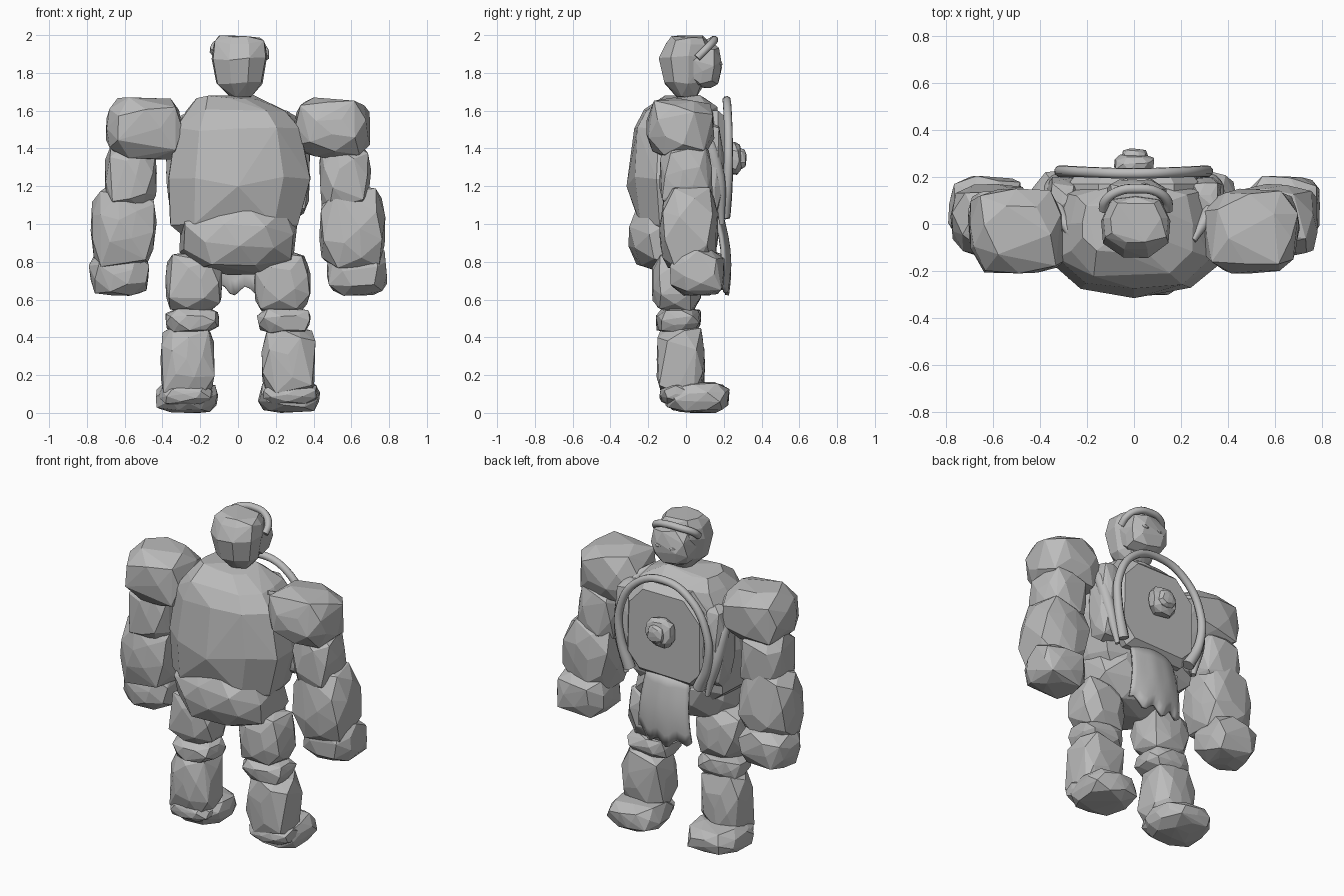
import bpy, bmesh, math, random
from mathutils import Matrix

cube = bpy.data.objects.get("Cube")
if cube:
    bpy.data.objects.remove(cube, do_unlink=True)

stone = bpy.data.materials.new("stone grey")
stone.use_nodes = True
GREY = (0.5, 0.5, 0.5, 1)
stone.diffuse_color = GREY
stone.node_tree.nodes["Principled BSDF"].inputs["Base Color"].default_value = GREY


def finish(name, bm, smooth=False):
    bmesh.ops.recalc_face_normals(bm, faces=bm.faces)
    mesh = bpy.data.meshes.new(name)
    bm.to_mesh(mesh)
    bm.free()
    for p in mesh.polygons:
        p.use_smooth = smooth
    mesh.materials.append(stone)
    ob = bpy.data.objects.new(name, mesh)
    bpy.context.collection.objects.link(ob)
    return ob


def hull(name, points):
    bm = bmesh.new()
    for p in points:
        bm.verts.new(p)
    res = bmesh.ops.convex_hull(bm, input=bm.verts)
    loose = {g for g in res["geom_interior"] if isinstance(g, bmesh.types.BMVert)}
    bmesh.ops.delete(bm, geom=list(loose), context="VERTS")
    bmesh.ops.dissolve_limit(bm, angle_limit=math.radians(4), verts=bm.verts, edges=bm.edges)
    return finish(name, bm)


def ring_hull(name, rings, sides, power, seed, extra=()):
    """Jittered rounded-square rings (z, x0, x1, y0, y1) wrapped in a hull."""
    rng = random.Random(seed)
    points = list(extra)
    for z, x0, x1, y0, y1 in rings:
        for k in range(sides):
            a = math.tau * (k + 0.25) / sides
            c, s = math.cos(a), math.sin(a)
            n = (abs(c) ** power + abs(s) ** power) ** (1 / power)
            points.append(((x0 + x1) / 2 + c / n * (x1 - x0) / 2,
                           (y0 + y1) / 2 + s / n * (y1 - y0) / 2 * rng.uniform(0.95, 1.02),
                           z + rng.uniform(-0.015, 0.012)))
    return hull(name, points)


def rock(name, xs, ys, zs, seed=1, power=4.0, rough=0.06):
    """Faceted boulder filling the given bounds."""
    rng = random.Random(seed)
    bm = bmesh.new()
    bmesh.ops.create_icosphere(bm, subdivisions=2, radius=1)
    turn = Matrix.Rotation(rng.uniform(0, 6), 3, "Z") @ Matrix.Rotation(rng.uniform(0, 6), 3, "X")
    pts = []
    for v in bm.verts:
        d = turn @ v.co
        size = sum(abs(c) ** power for c in d) ** (1 / power)
        pts.append(d / size * rng.uniform(1 - rough, 1 + rough))
    bm.free()
    bounds = (xs, ys, zs)
    for a in range(3):
        lo, hi = min(p[a] for p in pts), max(p[a] for p in pts)
        for p in pts:
            p[a] = bounds[a][0] + (p[a] - lo) / (hi - lo) * (bounds[a][1] - bounds[a][0])
    return hull(name, pts)


def tube(name, points, radius, swell):
    """Round cord through the points; swell(t) scales its thickness along the way."""
    cu = bpy.data.curves.new(name, "CURVE")
    cu.dimensions = "3D"
    cu.bevel_depth = radius
    cu.bevel_resolution = 2
    cu.resolution_u = 6
    cu.use_fill_caps = True
    sp = cu.splines.new("BEZIER")
    sp.bezier_points.add(len(points) - 1)
    for i, (b, p) in enumerate(zip(sp.bezier_points, points)):
        b.co = p
        b.handle_left_type = b.handle_right_type = "AUTO"
        b.radius = swell(i / (len(points) - 1))
    cu.materials.append(stone)
    ob = bpy.data.objects.new(name, cu)
    bpy.context.collection.objects.link(ob)


# Torso and pelvis
ring_hull("torso", [(0.93, -0.27, 0.26, -0.2, 0.12), (1.0, -0.36, 0.32, -0.25, 0.15),
                    (1.25, -0.37, 0.385, -0.285, 0.19), (1.5, -0.33, 0.33, -0.27, 0.19),
                    (1.61, -0.27, 0.25, -0.225, 0.17), (1.67, -0.22, 0.1, -0.12, 0.1)],
          11, 4.2, 4, [(0, -0.315, 1.2)])
rock("pelvis", (-0.31, 0.315), (-0.305, 0.16), (0.73, 1.12), 5, 3.2)

# Chest plate: bevelled polygon slab
outline = [(-0.28, 1.1), (-0.2, 1.02), (0.2, 1.03), (0.29, 1.13),
           (0.28, 1.48), (0.17, 1.6), (-0.15, 1.6), (-0.28, 1.46)]
plate = []
for x, z in outline:
    plate += [(x, 0.08, z), (x, 0.17, z), (x * 0.87, 0.215, 1.3 + (z - 1.3) * 0.87)]
hull("chest_plate", plate)
rock("chest_medallion", (-0.085, 0.085), (0.2, 0.3), (1.26, 1.435), 8, 3.2)
rock("medallion_knob", (-0.055, 0.06), (0.25, 0.32), (1.29, 1.4), 9, 3.2)

# Cord round the chest, thicker at its ends
tube("chest_cord", [(-0.23, 0.2, 1.04), (-0.3, 0.22, 1.2), (-0.3, 0.225, 1.4), (-0.18, 0.22, 1.59),
                    (0, 0.215, 1.655), (0.18, 0.22, 1.6), (0.3, 0.225, 1.41), (0.3, 0.22, 1.22),
                    (0.25, 0.2, 1.04)], 0.023, lambda t: 1 + 0.6 * abs(2 * t - 1) ** 4)

# Straps tapering from the shoulders to the waist
for side, label in ((1, "left"), (-1, "right")):
    tube(label + "_side_strap", [(side * x, y, z) for x, y, z in
                                 [(0.25, -0.07, 1.59), (0.335, 0.08, 1.49),
                                  (0.335, 0.17, 1.25), (0.28, 0.19, 1.0)]],
         0.042, lambda t: 0.35 + 0.65 * math.sin(math.pi * t))

# Head, face and brow
ring_hull("head", [(1.675, -0.05, 0.075, -0.05, 0.06), (1.75, -0.115, 0.13, -0.115, 0.1),
                   (1.88, -0.14, 0.155, -0.145, 0.125), (1.96, -0.13, 0.145, -0.11, 0.12),
                   (1.99, -0.1, 0.115, -0.08, 0.1)], 9, 3, 6)
rock("face", (-0.115, 0.14), (0.0, 0.19), (1.72, 1.95), 12, 3.6)
tube("brow_band", [(-0.13, 0.06, 1.91), (-0.12, 0.1, 1.945), (-0.065, 0.14, 1.97), (0.015, 0.15, 1.975),
                   (0.09, 0.14, 1.96), (0.14, 0.1, 1.92), (0.145, 0.06, 1.88)], 0.021, lambda t: 1)
for side, label in ((1, "left"), (-1, "right")):
    x = 0.015 + side * 0.05
    rock(label + "_eye", (x - 0.022, x + 0.022), (0.165, 0.193), (1.835, 1.857), 14, 2.5)

# Limbs: bounds given for the +x side, mirrored with a fresh seed
limbs = [("shoulder", (0.295, 0.7), (-0.21, 0.15), (1.34, 1.67), 4.4),
         ("upper_arm", (0.43, 0.705), (-0.14, 0.14), (1.06, 1.43), 4.6),
         ("forearm", (0.43, 0.78), (-0.14, 0.17), (0.76, 1.21), 4.4),
         ("hand", (0.47, 0.79), (-0.085, 0.205), (0.62, 0.87), 4.8),
         ("chest_side", (0.22, 0.38), (0.02, 0.2), (1.04, 1.54), 3.8),
         ("thigh", (0.085, 0.385), (-0.18, 0.08), (0.53, 0.85), 5.4),
         ("knee", (0.1, 0.385), (-0.16, 0.08), (0.42, 0.56), 4),
         ("shin", (0.125, 0.41), (-0.155, 0.1), (0.09, 0.46), 6),
         ("heel", (0.13, 0.42), (-0.14, 0.06), (0.04, 0.16), 3.4),
         ("foot", (0.105, 0.435), (-0.11, 0.23), (0.0, 0.165), 4.2)]
for i, (name, xs, ys, zs, power) in enumerate(limbs):
    rock("left_" + name, xs, ys, zs, 20 + i, power)
    rock("right_" + name, (-xs[1], -xs[0]), ys, zs, 50 + i, power)

# Loincloth: bowed sheet with a ragged hem
bm = bmesh.new()
cols, rows = 15, 7
grid = []
for r in range(rows):
    t = r / (rows - 1)
    line = []
    for c in range(cols):
        u = 2 * c / (cols - 1) - 1
        hem = 0.415 + 0.025 * math.cos(u * 9 + 1.7) - 0.04 * u * u
        line.append(bm.verts.new((0.01 + u * (0.145 + 0.035 * t),
                                  0.185 + 0.045 * math.sin(t * 2.3) - 0.035 * u * u,
                                  1.06 - t * hem)))
    grid.append(line)
for r in range(rows - 1):
    for c in range(cols - 1):
        bm.faces.new((grid[r][c], grid[r][c + 1], grid[r + 1][c + 1], grid[r + 1][c]))
cloth = finish("loincloth", bm, True)
thick = cloth.modifiers.new("thickness", "SOLIDIFY")
thick.thickness = 0.02
thick.offset = 0
